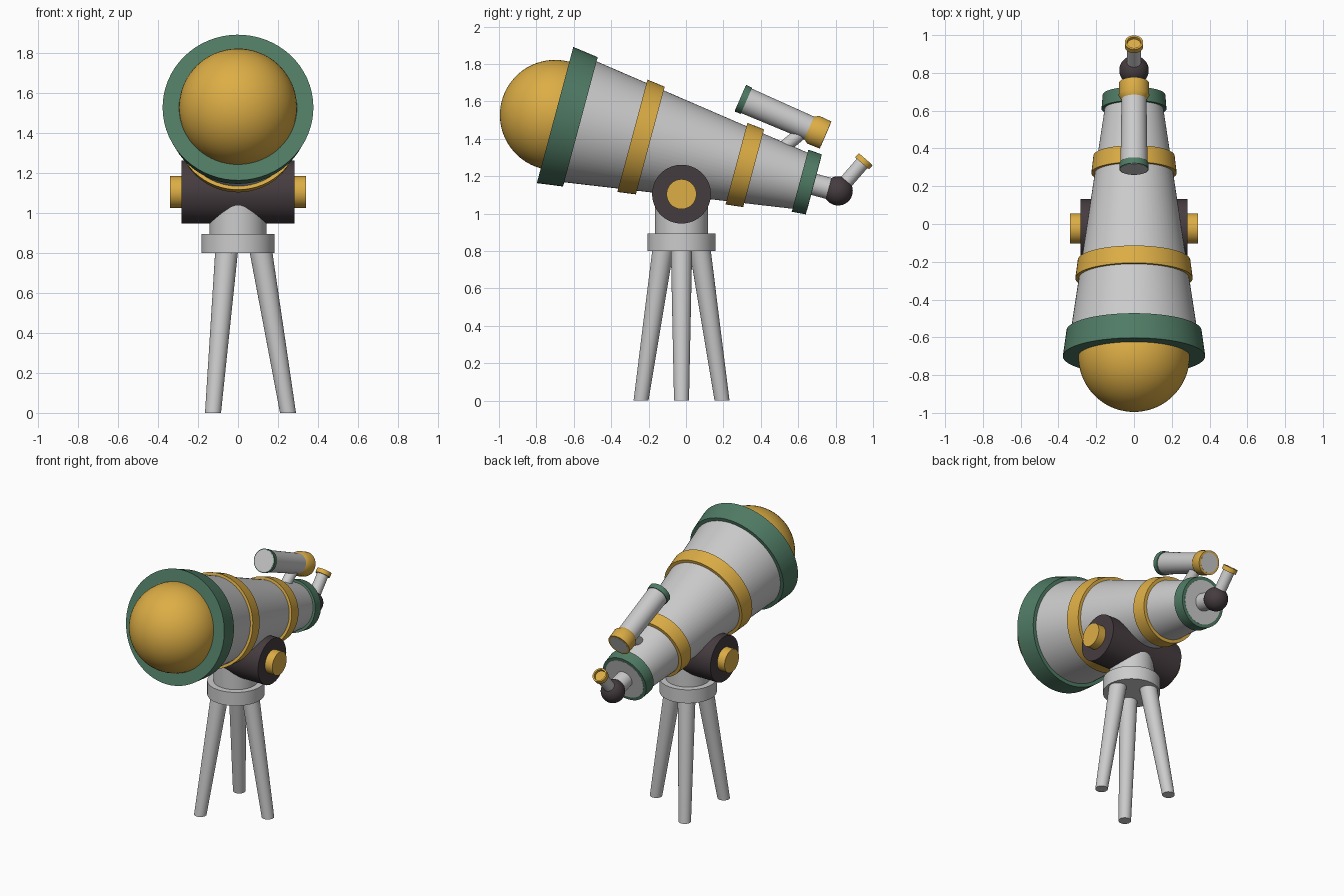
import bpy, bmesh
from math import sin, cos, pi, radians
from mathutils import Vector

if "Cube" in bpy.data.objects:
    bpy.data.objects.remove(bpy.data.objects["Cube"])

def colour(name, rgb):
    m = bpy.data.materials.new(name)
    m.diffuse_color = (*rgb, 1)
    m.use_nodes = True
    m.node_tree.nodes["Principled BSDF"].inputs["Base Color"].default_value = m.diffuse_color
    return m

GOLD = colour("gold", (0.72, 0.42, 0.06))
GREEN = colour("green", (0.08, 0.20, 0.13))
DARK = colour("dark", (0.06, 0.045, 0.05))

def finish(name, bm, mat):
    bmesh.ops.remove_doubles(bm, verts=bm.verts, dist=1e-5)
    bmesh.ops.recalc_face_normals(bm, faces=bm.faces)
    me = bpy.data.meshes.new(name)
    bm.to_mesh(me)
    bm.free()
    ob = bpy.data.objects.new(name, me)
    bpy.context.collection.objects.link(ob)
    if mat:
        me.materials.append(mat)
    bpy.ops.object.select_all(action='DESELECT')
    ob.select_set(True)
    bpy.context.view_layer.objects.active = ob
    bpy.ops.object.shade_smooth_by_angle(angle=radians(35))
    return ob

def lathe(name, origin, axis, profile, mat=None, steps=64):
    """Revolve (distance along axis, radius) points around an axis."""
    bm = bmesh.new()
    origin, axis = Vector(origin), Vector(axis).normalized()
    side = axis.orthogonal().normalized()
    vs = [bm.verts.new(origin + axis * s + side * r) for s, r in profile]
    edges = [bm.edges.new(p) for p in zip(vs, vs[1:])]
    bmesh.ops.spin(bm, geom=vs + edges, cent=origin, axis=axis,
                   angle=2 * pi, steps=steps, use_merge=True)
    return finish(name, bm, mat)

def rod(name, origin, axis, s0, s1, r0, r1, mat=None):
    return lathe(name, origin, axis, [(s0, 0), (s0, r0), (s1, r1), (s1, 0)], mat)

def ring(name, origin, axis, s0, s1, r0, r1, inner, mat):
    return lathe(name, origin, axis,
                 [(s0, inner), (s0, r0), (s1, r1), (s1, inner), (s0, inner)], mat)

def ball(name, centre, r, mat):
    pts = [(-r * cos(pi * i / 32), r * sin(pi * i / 32)) for i in range(33)]
    return lathe(name, centre, (0, 1, -0.268), pts, mat)

# Main tube, tilted 15 degrees
P = Vector((0, -0.70, 1.527))
D = Vector((0, cos(radians(15)), -sin(radians(15))))
rod("main_tube", P, D, 0.01, 1.433, 0.354, 0.144)
ball("front_lens", P, 0.295, GOLD)
ring("front_rim", P, D, 0, 0.14, 0.377, 0.358, 0.28, GREEN)
ring("front_band", P, D, 0.428, 0.527, 0.311, 0.298, 0.25, GOLD)
ring("rear_band", P, D, 1.004, 1.099, 0.226, 0.215, 0.17, GOLD)
ring("rear_rim", P, D, 1.356, 1.432, 0.172, 0.166, 0.13, GREEN)

# Eyepiece
rod("eyepiece_neck", P, D, 1.40, 1.56, 0.058, 0.058)
E = P + D * 1.567
ball("eyepiece_joint", E, 0.078, DARK)
U = (0, 0.147, 0.169)
rod("eyepiece_tube", E, U, 0, 0.20, 0.038, 0.038)
lathe("eyepiece_cup", E, U, [(0.195, 0), (0.195, 0.049), (0.225, 0.049),
                             (0.225, 0.038), (0.21, 0.036), (0.21, 0)], GOLD)

# Finder scope on its post
F = Vector((0, 0.291, 1.617))
FD = Vector((0, 0.455, -0.197))
rod("finder_tube", F, FD, -0.001, 0.497, 0.072, 0.065)
ring("finder_front_rim", F, FD, 0, 0.035, 0.078, 0.076, 0.06, GREEN)
lathe("finder_rear_rim", F, FD, [(0.40, 0.055), (0.40, 0.066), (0.425, 0.081),
                                 (0.496, 0.079), (0.496, 0.055), (0.40, 0.055)], GOLD)
rod("finder_post", (0, 0.50, 1.335), (0, 0.75, 0.62), 0, 0.19, 0.035, 0.035)

# Mount
M = (0, -0.024, 1.104)
rod("mount_barrel", M, (1, 0, 0), -0.283, 0.283, 0.157, 0.157, DARK)
rod("mount_knobs", M, (1, 0, 0), -0.34, 0.34, 0.08, 0.08, GOLD)
B = (0, -0.024, 0)
rod("mount_neck", B, (0, 0, 1), 0.85, 1.10, 0.142, 0.142)
rod("tripod_hub", B, (0, 0, 1), 0.80, 0.895, 0.183, 0.183)

# Three splayed legs: upright cones sheared so both ends stay level
for i in range(3):
    a = i * 2 * pi / 3
    leg = rod(f"tripod_leg_{i + 1}", B, (0, 0, 1), 0, 0.81, 0.04, 0.057)
    for v in leg.data.vertices:
        r = 0.25 + (0.114 - 0.25) * v.co.z / 0.81
        v.co.x += r * cos(a)
        v.co.y += r * sin(a)
